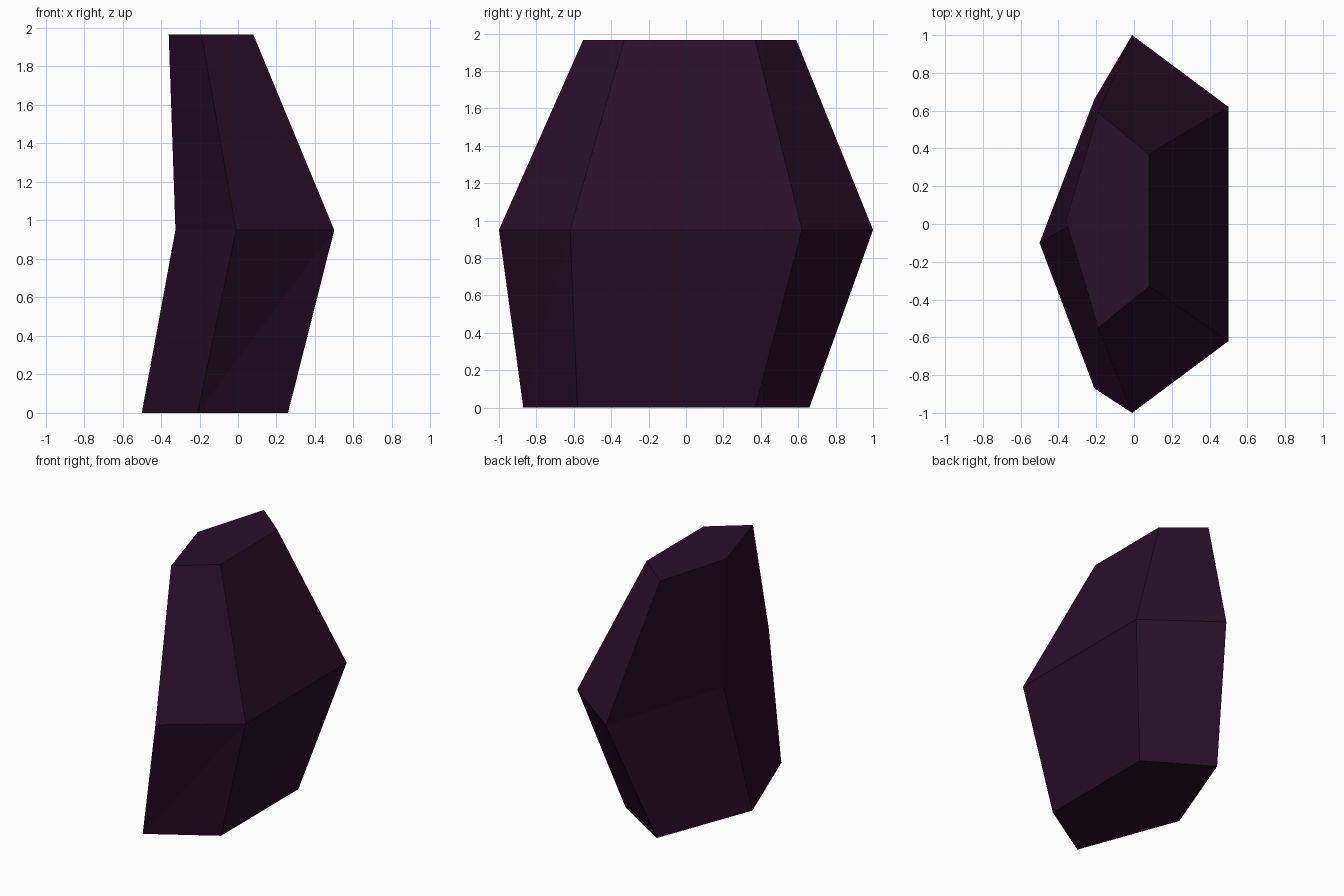
import bpy
import bmesh

if "Cube" in bpy.data.objects:
    bpy.data.objects.remove(bpy.data.objects["Cube"])

# Five-sided cross-sections of the rock: height, then (x, y) corners in matching order
SECTIONS = [
    (0.0,   [(0.26, 0.37), (-0.21, 0.66), (-0.50, -0.10), (-0.21, -0.87), (0.26, -0.58)]),
    (0.95,  [(0.50, 0.62), (-0.01, 1.00), (-0.325, 0.0), (-0.01, -1.00), (0.50, -0.62)]),
    (1.965, [(0.08, 0.37), (-0.19, 0.59), (-0.36, 0.02), (-0.19, -0.55), (0.08, -0.33)]),
]

stone = bpy.data.materials.new("dark plum stone")
stone.diffuse_color = (0.02, 0.005, 0.019, 1)
stone.use_nodes = True
stone.node_tree.nodes["Principled BSDF"].inputs["Base Color"].default_value = stone.diffuse_color

bm = bmesh.new()
rings = [[bm.verts.new((x, y, z)) for x, y in pts] for z, pts in SECTIONS]

# Flat base and top
bm.faces.new(rings[0][::-1])
bm.faces.new(rings[-1])

# Faceted sides joining each section to the next
for level, (low, high) in enumerate(zip(rings, rings[1:])):
    for i in range(5):
        j = (i + 1) % 5
        if level == 0 and i == 0:      # creased lower back facet
            bm.faces.new((low[i], low[j], high[i]))
            bm.faces.new((low[j], high[j], high[i]))
        elif level == 0 and i == 3:    # creased lower front facet
            bm.faces.new((low[i], low[j], high[j]))
            bm.faces.new((low[i], high[j], high[i]))
        else:
            bm.faces.new((low[i], low[j], high[j], high[i]))

bmesh.ops.recalc_face_normals(bm, faces=bm.faces)
mesh = bpy.data.meshes.new("rock")
bm.to_mesh(mesh)
bm.free()
mesh.materials.append(stone)
bpy.context.collection.objects.link(bpy.data.objects.new("rock", mesh))
